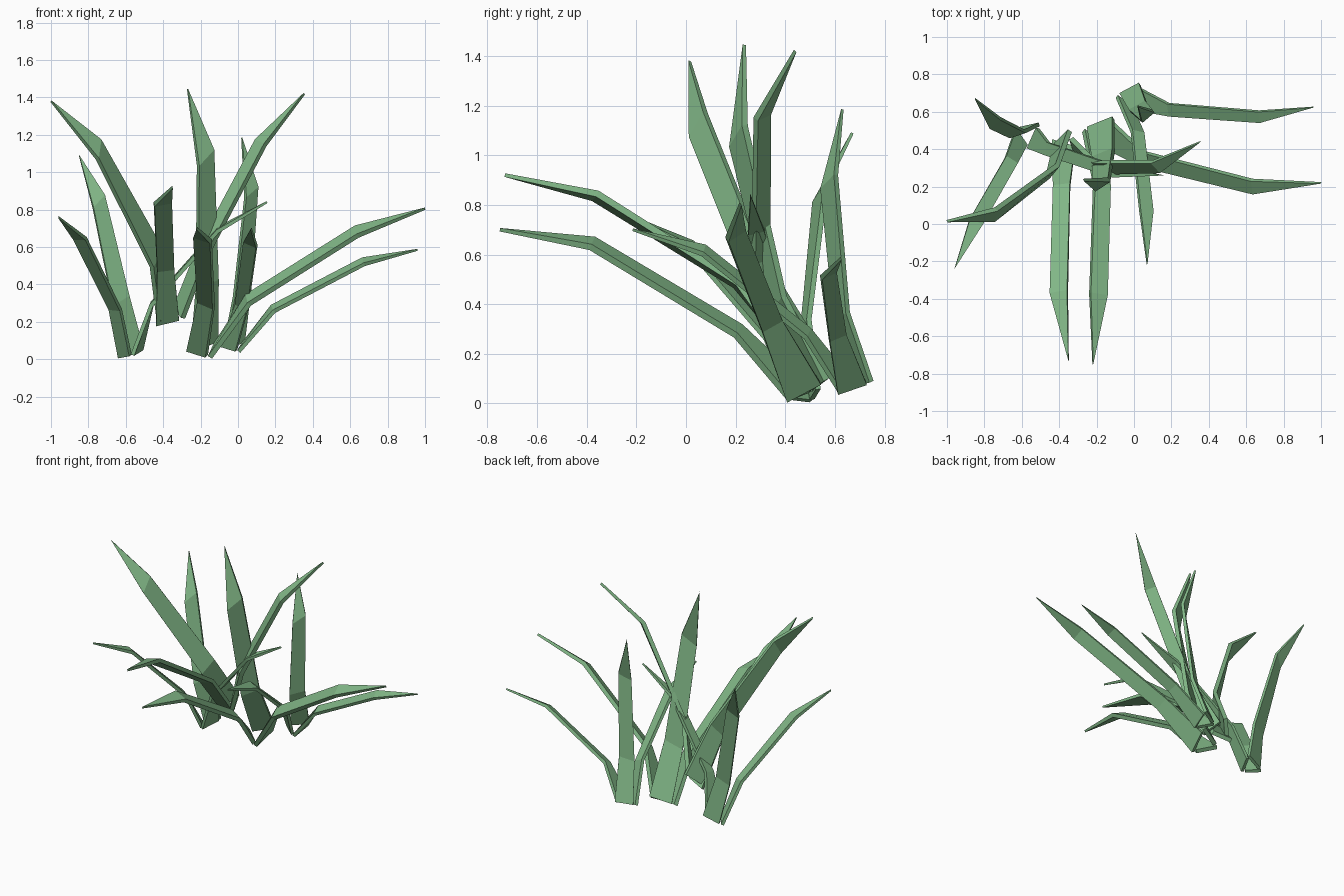
import bpy
from mathutils import Matrix, Vector

if "Cube" in bpy.data.objects:
    bpy.data.objects.remove(bpy.data.objects["Cube"])

mat = bpy.data.materials.new("leaf_green")
mat.diffuse_color = (0.22, 0.47, 0.24, 1)
mat.use_nodes = True
mat.node_tree.nodes["Principled BSDF"].inputs["Base Color"].default_value = mat.diffuse_color

# Base triangle shared by the three leaves of a tuft
V1, V2, V3 = (-.15, .405, .01), (-.27, .50, .048), (-.11, .565, .095)


def short(a, b):
    """Leaf bases stop just short of the next corner."""
    return tuple(Vector(b).lerp(Vector(a), .15))


# Each leaf: left/right pairs at base, low bend, high bend, then the tip
LEAVES = {
    "front": [V2, short(V2, V1), (-.213, .22, .31), (-.13, .20, .275),
              (-.235, -.37, .66), (-.145, -.385, .63), (-.22, -.75, .70)],
    "upright": [V3, short(V3, V2), (-.11, .395, .43), (-.22, .35, .37),
                (-.133, .237, 1.12), (-.213, .185, 1.035), (-.27, .235, 1.445)],
    "right": [V1, short(V1, V3), (.06, .305, .295), (.05, .385, .34),
              (.64, .165, .66), (.63, .235, .705), (1.0, .22, .805)],
}

# Each tuft: base centre, tips of front / upright / right leaf, leaf thickness
TUFTS = [
    ((-.178, .49, .052), (-.22, -.75, .70), (-.27, .235, 1.445), (1.0, .22, .805), .027),
    ((-.02, .68, .067), (.07, -.215, .70), (.02, .63, 1.185), (.96, .625, .585), .021),
    ((-.57, .48, .03), (-.96, -.24, .76), (-.85, .67, 1.09), (.155, .26, .84), .021),
    ((-.36, .42, .23), (-.35, -.73, .92), (-1.0, .015, 1.38), (.355, .44, 1.42), .027),
]

# The raised tuft bends a little differently: offsets at base, low and high bend
NUDGE = {
    "front": [(0, .04, 0), (0, .05, .01), (0, .03, 0)],
    "upright": [(0, 0, 0), (.04, 0, 0), (0, -.015, 0)],
    "right": [(0, -.02, 0), (.06, -.03, 0), (.01, -.025, 0)],
}


def frame(t):
    """Matrix whose columns run from the tuft base to its tips."""
    return Matrix([Vector(p) - Vector(t[0]) for p in t[1:4]]).transposed()


def leaf(name, pts, thick):
    me = bpy.data.meshes.new(name)
    me.from_pydata(pts, [], [(0, 1, 3, 2), (2, 3, 5, 4), (4, 5, 6)])
    me.materials.append(mat)
    ob = bpy.data.objects.new(name, me)
    bpy.context.collection.objects.link(ob)
    # Full thickness along the leaf, thinner at the tip
    body = ob.vertex_groups.new(name="body")
    body.add(range(6), 1, 'REPLACE')
    mod = ob.modifiers.new("thickness", 'SOLIDIFY')
    mod.thickness = thick
    mod.offset = 0
    mod.vertex_group = "body"
    mod.thickness_vertex_group = .55


# Refit the first tuft onto every other tuft
inv = frame(TUFTS[0]).inverted()
origin = Vector(TUFTS[0][0])
for i, t in enumerate(TUFTS):
    m = frame(t) @ inv
    for side, pts in LEAVES.items():
        placed = [m @ (Vector(p) - origin) + Vector(t[0]) for p in pts]
        if i == 3:
            for k in range(6):
                placed[k] += Vector(NUDGE[side][k // 2])
        leaf(f"leaf_{side}_{i + 1}", placed, t[4])
